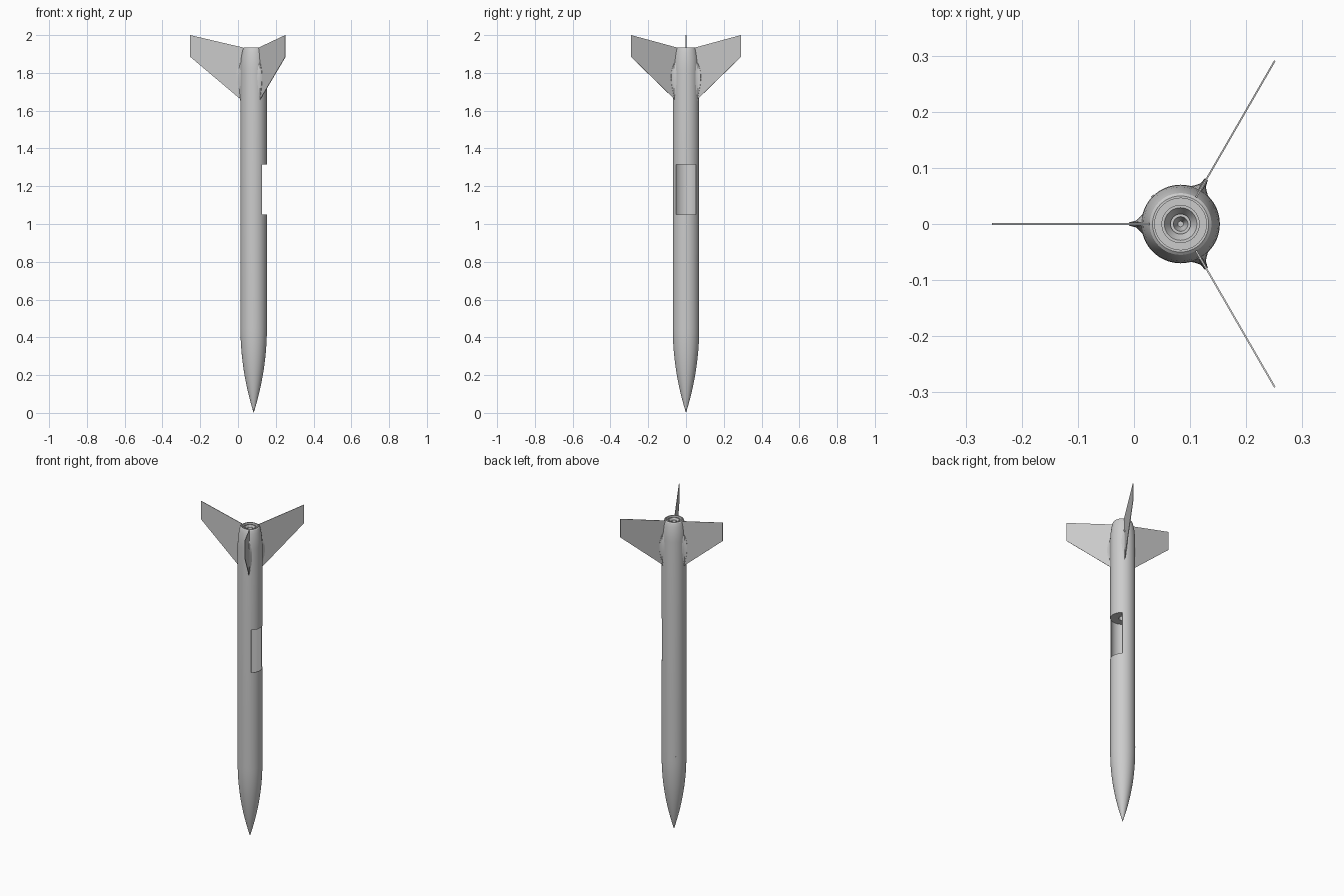
import bpy, bmesh, math
from mathutils import Matrix, Vector

if "Cube" in bpy.data.objects:
    bpy.data.objects.remove(bpy.data.objects["Cube"])

AXIS_X = 0.083
R = 0.07
SEGMENTS = 64

grey = bpy.data.materials.new("light grey")
grey.use_nodes = True
colour = (0.6, 0.6, 0.6, 1)
grey.diffuse_color = colour
grey.node_tree.nodes["Principled BSDF"].inputs["Base Color"].default_value = colour


def finish(name, bm, smooth=True):
    """Turn a bmesh built around the rocket axis into an object."""
    bmesh.ops.recalc_face_normals(bm, faces=bm.faces)
    mesh = bpy.data.meshes.new(name)
    bm.to_mesh(mesh)
    bm.free()
    mesh.materials.append(grey)
    obj = bpy.data.objects.new(name, mesh)
    obj.location.x = AXIS_X
    bpy.context.collection.objects.link(obj)
    bpy.ops.object.select_all(action='DESELECT')
    bpy.context.view_layer.objects.active = obj
    obj.select_set(True)
    if smooth:
        bpy.ops.object.shade_smooth_by_angle(angle=math.radians(30))
    return obj


def lathe(profile):
    bm = bmesh.new()
    verts = [bm.verts.new((r, 0, z)) for r, z in profile]
    edges = [bm.edges.new(pair) for pair in zip(verts, verts[1:])]
    bmesh.ops.spin(bm, geom=verts + edges, cent=(0, 0, 0), axis=(0, 0, 1),
                   angle=math.tau, steps=SEGMENTS)
    bmesh.ops.remove_doubles(bm, verts=bm.verts, dist=0.00005)
    return bm


def cut(target, cutter):
    mod = target.modifiers.new("cut", 'BOOLEAN')
    mod.operation = 'DIFFERENCE'
    mod.solver = 'EXACT'
    mod.object = cutter
    cutter.hide_render = True
    bpy.context.view_layer.objects.active = target
    bpy.ops.object.modifier_apply(modifier=mod.name)
    bpy.data.objects.remove(cutter)


# Hull: ogive nose, straight tube, boat tail and stepped nozzle
NOSE = 0.45
nose = [(R * (1 - (1 - i / 16) ** 2), NOSE * i / 16) for i in range(17)]
tail = [(R, 1.82), (0.069, 1.85), (0.066, 1.88), (0.061, 1.91), (0.058, 1.922),
        (0.055, 1.931), (0.05, 1.935)]
nozzle = [(0.046, 1.935), (0.046, 1.915), (0.034, 1.915), (0.034, 1.928),
          (0.029, 1.928), (0.018, 1.91), (0.018, 1.92), (0.013, 1.92),
          (0.005, 1.89), (0, 1.89)]
hull = finish("hull", lathe(nose + tail + nozzle), smooth=False)

# Hollow payload bay with a socket in its upper bulkhead
bay = lathe([(0, 0.7), (0.067, 0.7), (0.067, 1.316), (0.022, 1.316),
             (0.022, 1.36), (0, 1.36)])
cut(hull, finish("bay_cutter", bay, smooth=False))

# Hatch opening
box = bmesh.new()
bmesh.ops.create_cube(box, size=1, matrix=Matrix.Translation((0.095, 0, 1.183))
                      @ Matrix.Diagonal((0.1, 0.2, 0.265, 1)))
cut(hull, finish("hatch_cutter", box, smooth=False))
bpy.context.view_layer.objects.active = hull
hull.select_set(True)
bpy.ops.object.shade_smooth_by_angle(angle=math.radians(30))

# Small vent on the nose shoulder
vent = bmesh.new()
bmesh.ops.create_cone(vent, cap_ends=True, segments=16, radius1=0.003,
                      radius2=0.003, depth=0.003)
spot = Vector((-R, R, 0)).normalized()
bmesh.ops.transform(vent, verts=vent.verts,
                    matrix=Matrix.Translation(spot * R + Vector((0, 0, 0.48)))
                    @ spot.to_track_quat('Z', 'Y').to_matrix().to_4x4())
finish("vent", vent)


def fin(name, turn):
    """Thin swept plate standing out from the tail."""
    bm = bmesh.new()
    outline = [(0.06, 1.652), (0.336, 1.885), (0.336, 2.0), (0.055, 1.934)]
    half = 0.0015
    face = bm.faces.new([bm.verts.new((r, -half, z)) for r, z in outline])
    ext = bmesh.ops.extrude_face_region(bm, geom=[face])
    moved = [v for v in ext["geom"] if isinstance(v, bmesh.types.BMVert)]
    bmesh.ops.translate(bm, verts=moved, vec=(0, 2 * half, 0))
    bmesh.ops.transform(bm, verts=bm.verts, matrix=turn)
    finish(name, bm, smooth=False)


def fillet(name, turn):
    """Concave fairing on both sides of a fin root, tapering at its ends."""
    bm = bmesh.new()
    rings = []
    for i in range(13):
        t = i / 12
        swell = math.sin(math.pi * t ** 1.4) ** 0.7 if 0 < i < 12 else 0.05
        w, rise = 0.004 + 0.017 * swell, 0.022 * swell
        base = math.sqrt(R * R - w * w) - 0.002
        side = [(base, w), (R + rise * 0.15, w * 0.55),
                (R + rise * 0.45, w * 0.28), (R + rise, 0.003)]
        section = side + [(r, -y) for r, y in reversed(side)]
        rings.append([bm.verts.new((r, y, 1.655 + 0.2 * t)) for r, y in section])
    for a, b in zip(rings, rings[1:]):
        for j in range(len(a)):
            k = (j + 1) % len(a)
            bm.faces.new((a[j], a[k], b[k], b[j]))
    bm.faces.new(rings[0])
    bm.faces.new(rings[-1])
    bmesh.ops.transform(bm, verts=bm.verts, matrix=turn)
    finish(name, bm)


# Three fins with their root fairings
for label, degrees in (("right", 180), ("back", 60), ("front", -60)):
    turn = Matrix.Rotation(math.radians(degrees), 4, 'Z')
    fin(label + "_fin", turn)
    fillet(label + "_fin_fillet", turn)
